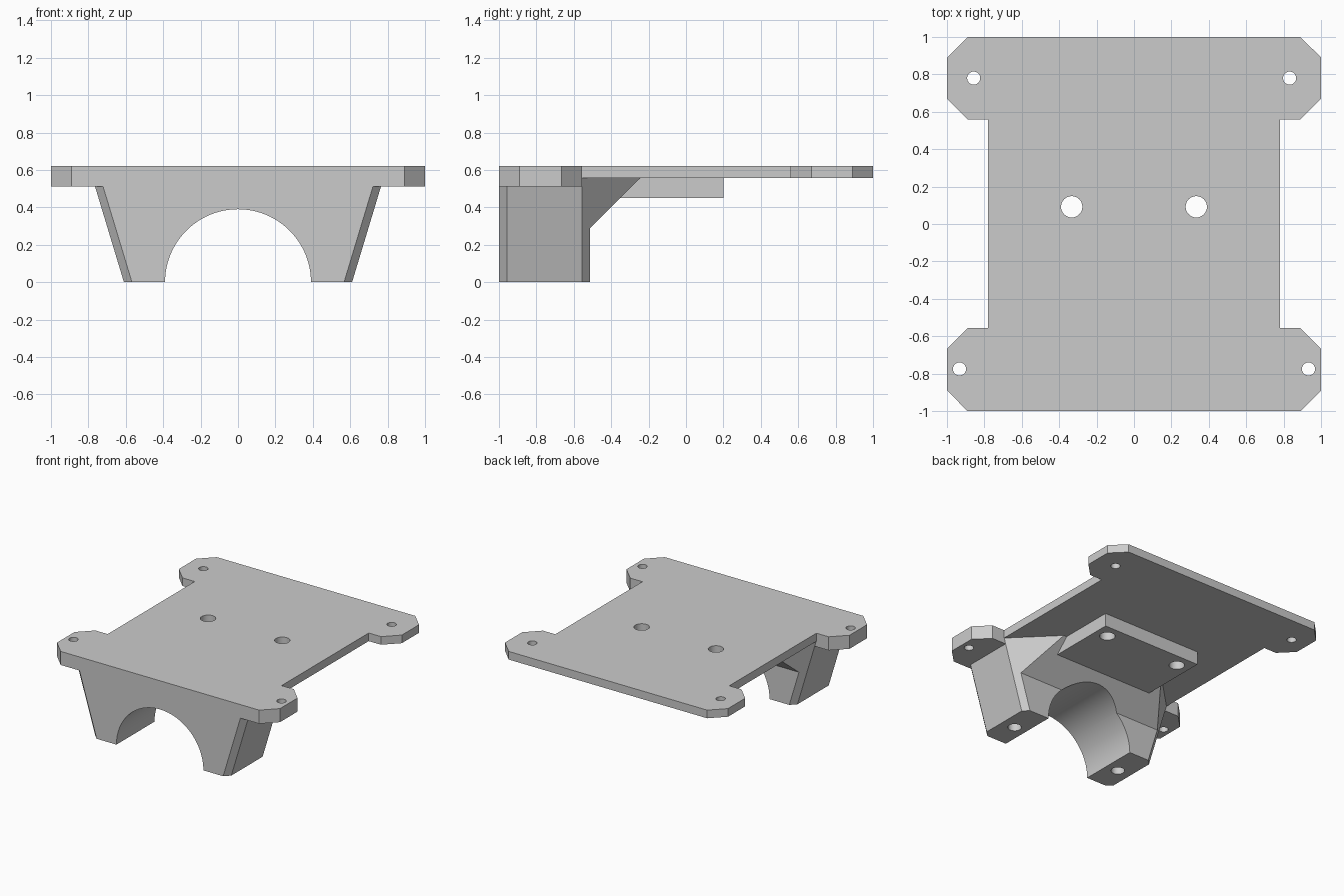
import bpy
import bmesh
import math
from mathutils import Vector

default = bpy.data.objects.get("Cube")
if default:
    bpy.data.objects.remove(default, do_unlink=True)

grey = bpy.data.materials.new("plain grey")
grey.use_nodes = True
grey.diffuse_color = (0.6, 0.6, 0.6, 1)
grey.node_tree.nodes["Principled BSDF"].inputs["Base Color"].default_value = (0.6, 0.6, 0.6, 1)


def make_object(name, bm):
    bmesh.ops.recalc_face_normals(bm, faces=bm.faces)
    mesh = bpy.data.meshes.new(name)
    bm.to_mesh(mesh)
    bm.free()
    mesh.materials.append(grey)
    obj = bpy.data.objects.new(name, mesh)
    bpy.context.collection.objects.link(obj)
    return obj


def prism(points, lo, hi, axis="z"):
    """Extrude a flat outline along z, or a (y, z) outline along x."""
    place = (lambda a, b: (a, b, lo)) if axis == "z" else (lambda a, b: (lo, a, b))
    bm = bmesh.new()
    face = bm.faces.new([bm.verts.new(place(a, b)) for a, b in points])
    grown = bmesh.ops.extrude_face_region(bm, geom=[face])["geom"]
    move = Vector((0, 0, hi - lo) if axis == "z" else (hi - lo, 0, 0))
    bmesh.ops.translate(bm, vec=move, verts=[v for v in grown if isinstance(v, bmesh.types.BMVert)])
    return bm


def mirrored(half):
    return half + [(-x, y) for x, y in reversed(half)]


def cylinder(name, x, y, z, radius, length, sides, tilt=0):
    bpy.ops.mesh.primitive_cylinder_add(vertices=sides, radius=radius, depth=length,
                                        location=(x, y, z), rotation=(tilt, 0, 0))
    bpy.context.object.name = name
    return bpy.context.object


def combine(target, other, operation):
    mod = target.modifiers.new(operation.lower(), "BOOLEAN")
    mod.operation, mod.solver, mod.object = operation, "EXACT", other
    bpy.context.view_layer.objects.active = target
    bpy.ops.object.modifier_apply(modifier=mod.name)
    bpy.data.objects.remove(other, do_unlink=True)


TOP = 0.622

# Thin deck with clipped rear ears
deck = mirrored([(0.78, -0.7), (0.78, 0.56), (0.89, 0.56), (1, 0.67), (1, 0.89), (0.89, 1)])
bracket = make_object("mounting_bracket", prism(deck, 0.556, TOP))

# Thicker front flange with clipped ears
flange = mirrored([(0.89, -1), (1, -0.89), (1, -0.666), (0.89, -0.556)])
combine(bracket, make_object("front_flange", prism(flange, 0.512, TOP)), "UNION")

# Saddle block with gusset, trimmed to tapering sides and bevelled corners
side = [(-1, 0), (-0.513, 0), (-0.513, 0.288), (-0.235, 0.566), (-1, 0.566)]
saddle = prism(side, -1, 1, "x")
for s in (-1, 1):
    for point_y, slope_y in ((0, 0), (-0.957, -1), (-0.556, 1)):
        bmesh.ops.bisect_plane(saddle, geom=saddle.verts[:] + saddle.edges[:] + saddle.faces[:],
                               plane_co=(s * 0.61, point_y, 0), plane_no=(s, slope_y, -0.302),
                               clear_outer=True)
        bmesh.ops.holes_fill(saddle, edges=[e for e in saddle.edges if e.is_boundary])
combine(bracket, make_object("saddle_block", saddle), "UNION")

# Pad under the deck
pad = mirrored([(0.44, -0.5), (0.44, 0.2)])
combine(bracket, make_object("under_pad", prism(pad, 0.45, 0.59)), "UNION")

# Arch through the saddle
combine(bracket, cylinder("arch_cutter", 0, -0.6, 0, 0.39, 1.6, 96, math.pi / 2), "DIFFERENCE")

# Ear holes, pad holes and blind holes in the feet: x, y, z, radius, length
holes = [(-0.857, 0.78, 0.6, 0.035, 0.4), (0.832, 0.78, 0.6, 0.035, 0.4)]
for s in (-1, 1):
    holes += [(s * 0.933, -0.775, 0.6, 0.035, 0.4),
              (s * 0.333, 0.092, 0.6, 0.057, 0.6),
              (s * 0.495, -0.775, 0, 0.05, 0.6)]
for x, y, z, radius, length in holes:
    combine(bracket, cylinder("hole_cutter", x, y, z, radius, length, 32), "DIFFERENCE")

# Tidy flat regions and smooth only the round walls
bm = bmesh.new()
bm.from_mesh(bracket.data)
bmesh.ops.remove_doubles(bm, verts=bm.verts, dist=0.0001)
bmesh.ops.dissolve_limit(bm, angle_limit=0.005, verts=bm.verts, edges=bm.edges)
bm.to_mesh(bracket.data)
bm.free()
bracket.data.materials.clear()
bracket.data.materials.append(grey)
for polygon in bracket.data.polygons:
    polygon.material_index = 0
bpy.ops.object.select_all(action="DESELECT")
bracket.select_set(True)
bpy.context.view_layer.objects.active = bracket
bpy.ops.object.shade_smooth_by_angle(angle=math.radians(30))
